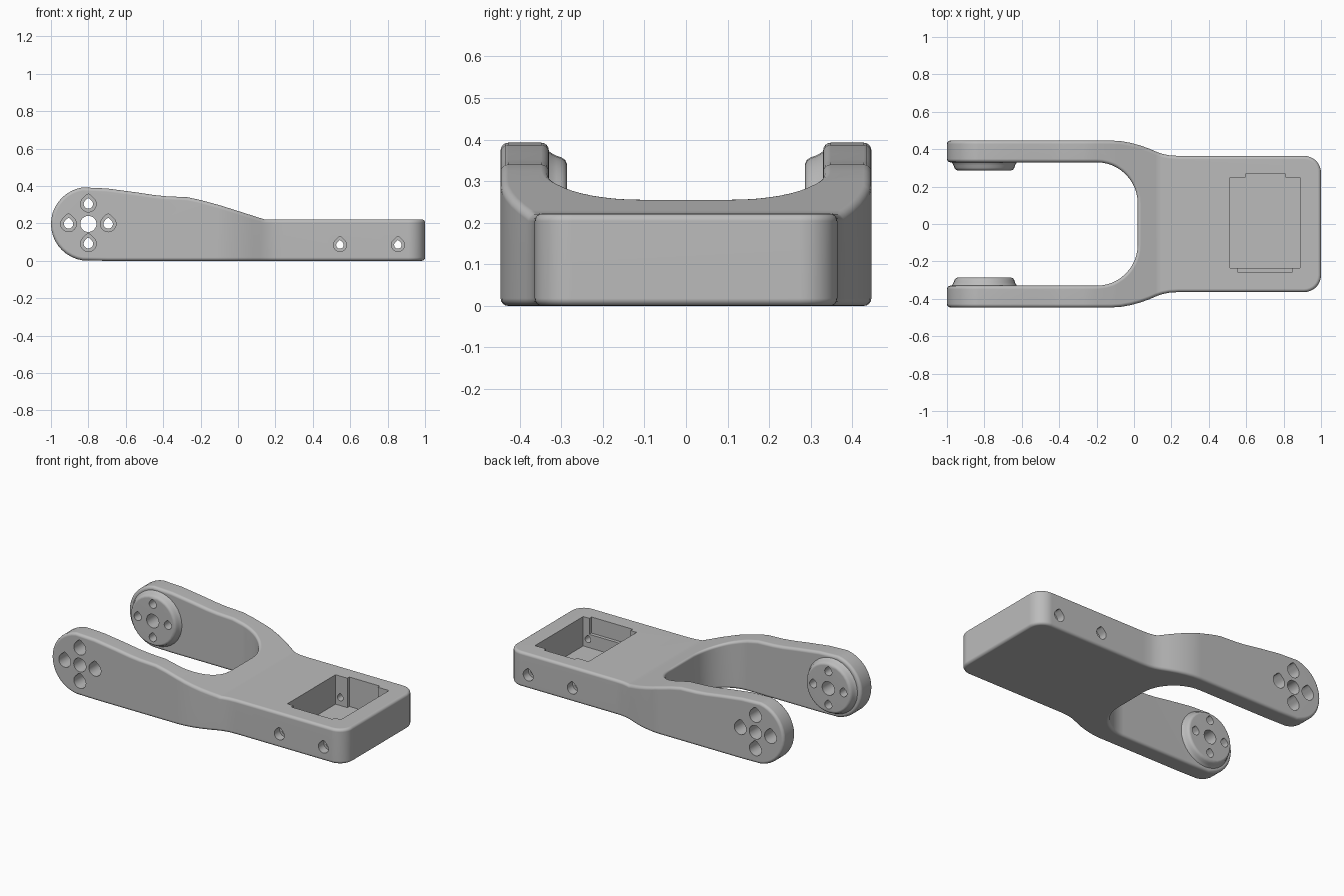
import bpy, bmesh
from math import sin, cos, pi, radians

cube = bpy.data.objects.get("Cube")
if cube:
    bpy.data.objects.remove(cube, do_unlink=True)

grey = bpy.data.materials.new("plain grey")
grey.use_nodes = True
grey.diffuse_color = (0.5, 0.5, 0.5, 1)
grey.node_tree.nodes["Principled BSDF"].inputs["Base Color"].default_value = grey.diffuse_color


def make_object(name, bm):
    bmesh.ops.recalc_face_normals(bm, faces=bm.faces[:])
    mesh = bpy.data.meshes.new(name)
    bm.to_mesh(mesh)
    bm.free()
    mesh.materials.append(grey)
    obj = bpy.data.objects.new(name, mesh)
    bpy.context.collection.objects.link(obj)
    return obj


def bridge(bm, loops):
    """Close a stack of equal vertex loops into a solid."""
    n = len(loops[0])
    for a, b in zip(loops, loops[1:]):
        for i in range(n):
            j = (i + 1) % n
            bm.faces.new((a[i], a[j], b[j], b[i]))
    bm.faces.new(loops[0][::-1])
    bm.faces.new(loops[-1])


def arc(cx, cy, r, start, end, steps):
    angles = [radians(start + (end - start) * i / steps) for i in range(steps + 1)]
    return [(cx + r * cos(a), cy + r * sin(a)) for a in angles]


def loft(name, rings, x, z, side, teardrop=False):
    """Turned shape along y from (distance, radius) rings; teardrops peak upward."""
    bm = bmesh.new()
    n = 32
    loops = []
    for y, r in rings:
        loop = []
        for i in range(n):
            a = 2 * pi * i / n
            k = r
            if teardrop and abs(a - pi / 2) < pi / 4:
                k = min(r / cos(pi / 4 - abs(a - pi / 2)), r * 1.28)
            loop.append(bm.verts.new((x + k * cos(a), side * y, z + k * sin(a))))
        loops.append(loop)
    bridge(bm, loops)
    return make_object(name, bm)


def box(name, x0, x1, y0, y1, z0, z1):
    bm = bmesh.new()
    bmesh.ops.create_cube(bm, size=1)
    for v in bm.verts:
        v.co = (x1 if v.co.x > 0 else x0, y1 if v.co.y > 0 else y0, z1 if v.co.z > 0 else z0)
    return make_object(name, bm)


# Forked body: plan outline, half of it mirrored in y
half = arc(-0.2, 0.11, 0.22, 0, 90, 12) + [(-1, 0.33), (-1, 0.446)]
half += [(-0.12, 0.446), (-0.07, 0.443), (-0.02, 0.434), (0.03, 0.421), (0.08, 0.403),
         (0.12, 0.386), (0.155, 0.374), (0.19, 0.367), (0.24, 0.364)]
half += arc(0.91, 0.274, 0.09, 90, 0, 8)
outline = half + [(x, -y) for x, y in reversed(half)]

# Height of the upper edge along the body
crest = [(-0.8, 0.395), (-0.7, 0.387), (-0.55, 0.367), (-0.45, 0.352), (-0.38, 0.345),
         (-0.27, 0.34), (-0.2, 0.325), (-0.09, 0.295), (0.14, 0.222), (1.1, 0.222)]
R = 0.1975


def top_height(x):
    if x < -0.8:
        return R + R * max(0, 1 - ((x + 0.8) / 0.2) ** 2) ** 0.5
    for (x0, z0), (x1, z1) in zip(crest, crest[1:]):
        if x <= x1:
            return z0 + (z1 - z0) * (x - x0) / (x1 - x0)


bm = bmesh.new()
bridge(bm, [[bm.verts.new((x, y, z)) for x, y in outline] for z in (0, 1)])
cuts = [x for x, z in crest[:-1]] + [-0.8 - 0.2 * cos(radians(a)) for a in range(9, 90, 9)]
for x in cuts:
    bmesh.ops.bisect_plane(bm, geom=bm.verts[:] + bm.edges[:] + bm.faces[:],
                           plane_co=(x, 0, 0), plane_no=(1, 0, 0), dist=1e-5)
for v in bm.verts:
    height = top_height(v.co.x)
    if v.co.z > 0.5:
        v.co.z = height
    elif v.co.x < -0.8:
        v.co.z = 2 * R - height
# The two edges meet at the tips; flat neighbours are joined for a clean bevel
bmesh.ops.remove_doubles(bm, verts=bm.verts[:], dist=0.0015)
bmesh.ops.recalc_face_normals(bm, faces=bm.faces[:])
flat = [e for e in bm.edges if len(e.link_faces) == 2 and e.calc_face_angle() < 0.002]
bmesh.ops.dissolve_edges(bm, edges=flat, use_verts=True)
body = make_object("forked_bracket", bm)

bevel = body.modifiers.new("rounded_edges", "BEVEL")
bevel.width = 0.018
bevel.segments = 4
bevel.limit_method = "ANGLE"
bevel.angle_limit = radians(50)
bevel.use_clamp_overlap = False

pads, cutters = [], []
for side in (-1, 1):
    # Raised round pad on the inner face of each arm
    pads.append(loft("pivot_pad", [(0.37, 0.177), (0.333, 0.177), (0.322, 0.169), (0.312, 0.164),
                                   (0.3, 0.16), (0.291, 0.154), (0.286, 0.143)], -0.8, R, side))
    # Pivot hole with four counterbored screw holes around it
    cutters.append(loft("pivot_hole", [(0.5, 0.043), (0.2, 0.043)], -0.8, R, side))
    for dx, dz in ((1, 0), (-1, 0), (0, 1), (0, -1)):
        cutters.append(loft("pad_screw_hole", [(0.5, 0.042), (0.35, 0.042), (0.35, 0.025), (0.2, 0.025)],
                            -0.8 + 0.106 * dx, R + 0.106 * dz, side, True))
    # Screw holes through the side walls into the pocket
    for x in (0.545, 0.855):
        cutters.append(loft("wall_screw_hole", [(0.5, 0.035), (0.31, 0.035), (0.31, 0.02), (0.2, 0.02)],
                            x, 0.085, side, True))

# Open pocket with a relief at each end
cutters.append(box("pocket", 0.512, 0.888, -0.236, 0.248, 0.035, 0.5))
cutters.append(box("pocket_rear_relief", 0.595, 0.81, 0.2, 0.268, 0.035, 0.5))
cutters.append(box("pocket_front_relief", 0.555, 0.845, -0.258, -0.2, 0.12, 0.5))

for operation, tools in (("UNION", pads), ("DIFFERENCE", cutters)):
    for tool in tools:
        tool.hide_render = True
        mod = body.modifiers.new(tool.name, "BOOLEAN")
        mod.operation = operation
        mod.solver = "EXACT"
        mod.object = tool

# Bake the cuts, then shade smoothly with sharp edges kept
bpy.context.view_layer.update()
result = body.evaluated_get(bpy.context.evaluated_depsgraph_get())
baked = bpy.data.meshes.new_from_object(result)
body.modifiers.clear()
body.data = baked
baked.materials.clear()
baked.materials.append(grey)
for p in baked.polygons:
    p.material_index = 0
for tool in pads + cutters:
    bpy.data.objects.remove(tool, do_unlink=True)

bpy.ops.object.select_all(action="DESELECT")
body.select_set(True)
bpy.context.view_layer.objects.active = body
bpy.ops.object.shade_smooth_by_angle(angle=radians(35))
weighted = body.modifiers.new("clean_shading", "WEIGHTED_NORMAL")
weighted.keep_sharp = True
